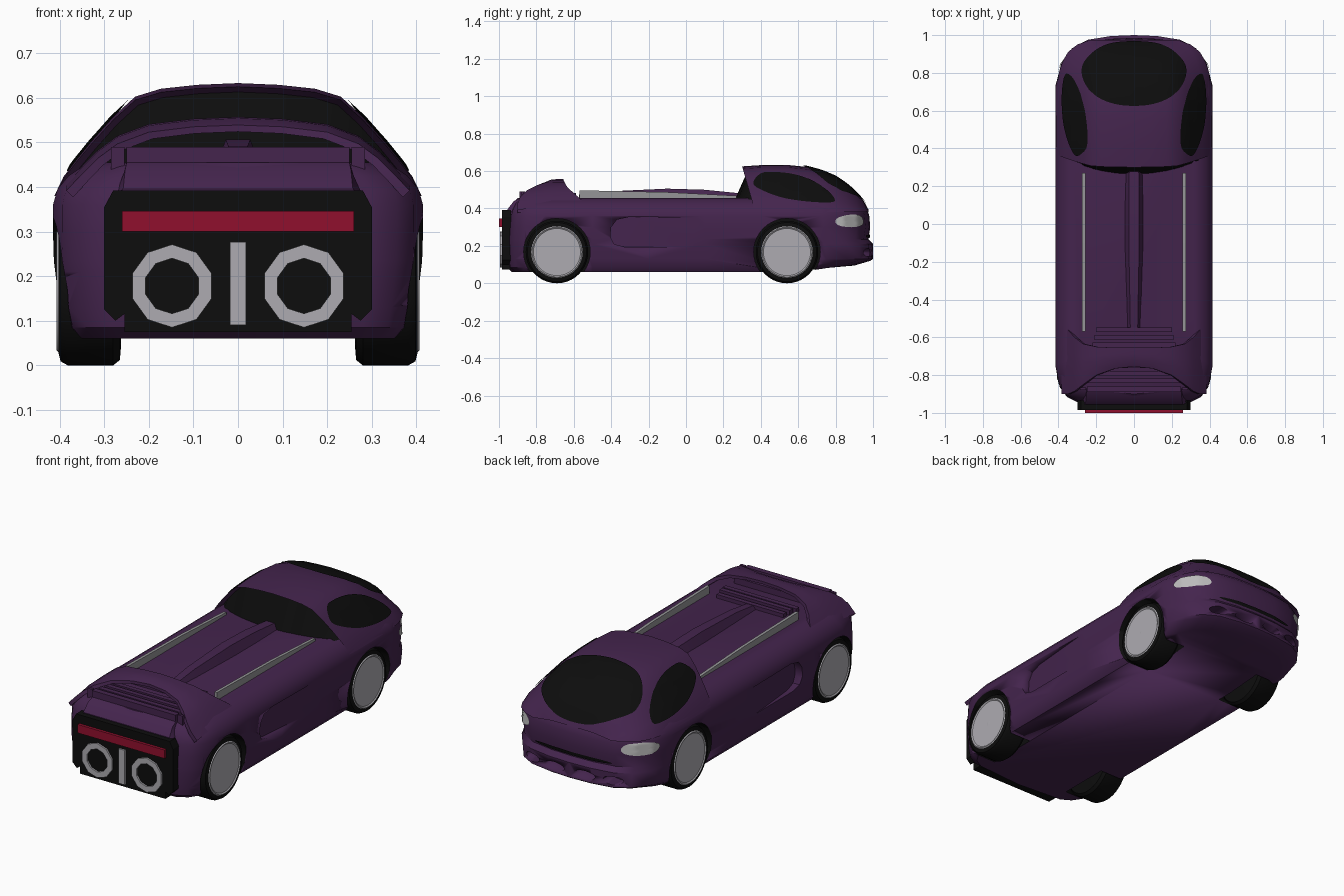
import bpy, bmesh, math
from mathutils import Vector, Matrix
from mathutils.bvhtree import BVHTree

if "Cube" in bpy.data.objects:
    bpy.data.objects.remove(bpy.data.objects["Cube"])


def material(name, r, g, b):
    m = bpy.data.materials.new(name)
    m.use_nodes = True
    m.diffuse_color = (r, g, b, 1)
    m.node_tree.nodes["Principled BSDF"].inputs["Base Color"].default_value = (r, g, b, 1)
    return m


PURPLE = material("purple paint", 0.058, 0.018, 0.075)
BLACK = material("black", 0.004, 0.004, 0.004)
RED = material("tail red", 0.28, 0.005, 0.027)
SILVER = material("silver", 0.42, 0.41, 0.44)
LAMP = material("lamp white", 0.50, 0.50, 0.50)
GREY = material("rail grey", 0.30, 0.30, 0.31)


def make(name, verts, faces, *mats, smooth=35, fix=True):
    me = bpy.data.meshes.new(name)
    me.from_pydata([tuple(v) for v in verts], [], faces)
    if fix:
        bm = bmesh.new()
        bm.from_mesh(me)
        bmesh.ops.recalc_face_normals(bm, faces=bm.faces)
        bm.to_mesh(me)
        bm.free()
    ob = bpy.data.objects.new(name, me)
    bpy.context.collection.objects.link(ob)
    for m in mats:
        me.materials.append(m)
    if smooth:
        bpy.ops.object.select_all(action='DESELECT')
        ob.select_set(True)
        bpy.context.view_layer.objects.active = ob
        bpy.ops.object.shade_smooth_by_angle(angle=math.radians(smooth))
    return ob


def loft(name, rows, *mats, closed=True, caps=True, smooth=35):
    n = len(rows[0])
    faces = [(i * n + j, i * n + (j + 1) % n, (i + 1) * n + (j + 1) % n, (i + 1) * n + j)
             for i in range(len(rows) - 1) for j in range(n if closed else n - 1)]
    if caps:
        faces += [tuple(range(n)), tuple(range((len(rows) - 1) * n, len(rows) * n))]
    return make(name, [v for r in rows for v in r], faces, *mats, smooth=smooth)


def box(name, lo, hi, mat):
    return loft(name, [[(lo[0], lo[1], z), (hi[0], lo[1], z), (hi[0], hi[1], z), (lo[0], hi[1], z)]
                       for z in (lo[2], hi[2])], mat, smooth=0)


def mirrored(half):
    return half + [(-p[0], *p[1:]) for p in reversed(half) if abs(p[0]) > 1e-6]


def cut(ob, cutter):
    mod = ob.modifiers.new("cut", 'BOOLEAN')
    mod.object, mod.operation, mod.solver = cutter, 'DIFFERENCE', 'EXACT'
    cutter.hide_render = True
    bpy.ops.object.select_all(action='DESELECT')
    ob.select_set(True)
    bpy.context.view_layer.objects.active = ob
    bpy.ops.object.modifier_apply(modifier=mod.name)
    bpy.data.objects.remove(cutter)


# Lower body: plan outlines stacked by height (z, half width, front y, rear y)
LEVELS = [(.06, .37, .90, -.93), (.085, .39, .985, -.96), (.13, .40, 1.0, -.965), (.21, .41, 1.0, -.965),
          (.235, .413, .975, -.965), (.30, .415, .985, -.96), (.36, .415, .98, -.955), (.395, .405, .97, -.945),
          (.425, .38, .94, -.93), (.445, .35, .88, -.91), (.455, .32, .84, -.90)]
NOSE = [(0, 0), (.3, .005), (.6, .025), (.8, .07), (.93, .14), (1, .25)]
TAIL = [(1, .2), (.95, .1), (.86, .05), (.72, .02), (0, 0)]
rows = []
for z, w, yf, yr in LEVELS:
    plan = [(w * a, yf - d) for a, d in NOSE] + [(w, y) for y in (.4, .1, -.2, -.5)]
    plan += [(w * a, yr + d) for a, d in TAIL]
    lift = .035 if z < .1 else 0
    rows.append(mirrored([(x, y, z + lift * min(1, max(0, (y - .6) / .25))) for x, y in plan]))
body = loft("lower_body", rows, PURPLE, BLACK)

# Wheel wells, side scoops and bumper openings
AXLES = {"front": .54, "rear": -.69}
for s in (-1, 1):
    for y in AXLES.values():
        ring = [(y + .178 * math.cos(a * math.tau / 40), .168 + .178 * math.sin(a * math.tau / 40)) for a in range(40)]
        well = loft("well_cutter", [[(s * x, *p) for p in ring] for x in (.24, .5)], PURPLE, BLACK)
        for p in well.data.polygons:
            p.material_index = 1
        cut(body, well)
    scoop = [(.1, .35), (-.3, .355), (-.37, .34), (-.4, .3), (-.405, .25), (-.385, .21), (-.33, .195), (.1, .195)]
    cut(body, loft("scoop_cutter", [[(s * (.46 if out else .413 + .10 * (y - .03)), y, z) for y, z in scoop]
                                    for out in (0, 1)], PURPLE))
    for cx, rx in ((.09, .06), (.24, .05)):
        oval = [(s * cx + rx * math.cos(a * math.tau / 16), .165 + .022 * math.sin(a * math.tau / 16)) for a in range(16)]
        cut(body, loft("opening_cutter", [[(x, y, z) for x, z in oval] for y in (.90, 1.1)], PURPLE))

# Cab shell: arched sections along y (y, half width, roof height)
STATIONS = [(.30, .41, .625), (.42, .412, .633), (.55, .412, .632), (.65, .41, .622), (.73, .405, .60), (.80, .398, .57),
            (.86, .378, .53), (.91, .35, .485), (.95, .30, .44), (.975, .23, .395)]
ARCH = [(1, 0), (.95, .17), (.88, .32), (.80, .48), (.68, .70), (.56, .88), (.42, .95), (.22, .985), (0, 1)]
rows = []
for i, (y, w, top) in enumerate(STATIONS):
    rows.append(mirrored([(w * a, y + (.07 * (1 - h) if i == 0 else 0), .38 + (top - .38) * h) for a, h in ARCH]))
cab = loft("cab_shell", rows, PURPLE, closed=False, caps=False, smooth=50)

# Raked rear glass tucked under the roof lip
edge = [p for p in rows[0] if p[2] > .45]
top = [(x * .975, y + .035, z - .012) for x, y, z in edge]
low = [(x * .95, .26 + .55 * x * x, .445) for x, y, z in edge]
loft("cab_rear_glass", [low, top], BLACK, closed=False, caps=False)
lip = loft("roof_lip", [rows[0], [(x * .975, y + .035, z - .012) for x, y, z in rows[0]]],
           PURPLE, closed=False, caps=False)

TREES = []
for ob in (body, cab):
    bm = bmesh.new()
    bm.from_mesh(ob.data)
    TREES.append(BVHTree.FromBMesh(bm))
    bm.free()


def decal(name, outline, place, direction, mat):
    """Thin plate laid on the bodywork: the outline is smoothed, filled with rings and projected."""
    d, n, pts = Vector(direction), len(outline), []
    for i in range(n):
        a, b, c, e = (Vector(outline[(i + k) % n]) for k in (-1, 0, 1, 2))
        for t in (0, .25, .5, .75):
            pts.append(.5 * (2 * b + (c - a) * t + (2 * a - 5 * b + 4 * c - e) * t * t + (3 * b - a - 3 * c + e) * t ** 3))
    mid = sum(pts, Vector((0, 0))) / len(pts)
    verts = []
    for k in (1, .88, .74, .6, .45, .3, .15, .05):
        for p in pts:
            q = Vector(place(*(mid + (p - mid) * k)))
            hits = [h for h in (t.ray_cast(q, d) for t in TREES) if h[0] is not None]
            if hits:
                loc, nor = min(hits, key=lambda h: h[3])[:2]
            else:
                loc, nor = min((t.find_nearest(q + d * 1.2) for t in TREES), key=lambda h: h[3])[:2]
            if nor.dot(d) > 0:
                nor = -nor
            verts.append(loc + nor * .004 - d * .002)
    m = len(pts)
    faces = [(r * m + j, r * m + (j + 1) % m, (r + 1) * m + (j + 1) % m, (r + 1) * m + j)
             for r in range(7) for j in range(m)] + [tuple(range(7 * m, 8 * m))]
    a, b, c = (verts[f] for f in (0, m // 3, 2 * m // 3))
    if (b - a).cross(c - a).dot(d) > 0:
        faces = [f[::-1] for f in faces]
    make(name, verts, faces, mat, smooth=60, fix=False)


# Glass and headlights
shield = [(0, .965), (.12, .955), (.2, .92), (.26, .86), (.275, .8), (.25, .73), (.19, .67), (.1, .635), (0, .625)]
decal("windshield", mirrored(shield), lambda x, y: (x, y, 2), (0, 0, -1), BLACK)
window = [(.36, .53), (.40, .585), (.48, .592), (.58, .58), (.68, .545), (.76, .49), (.795, .445),
          (.77, .43), (.65, .435), (.52, .455), (.42, .49)]
lamp = [(.797, .33), (.815, .352), (.87, .365), (.925, .362), (.945, .335), (.935, .308), (.88, .3), (.82, .308)]
for s, side in ((1, "left"), (-1, "right")):
    decal(side + "_side_window", window, lambda y, z: (2 * s, y, z), (-s, 0, 0), BLACK)
    decal(side + "_headlight", lamp, lambda y, z: (2 * s, y, z), (-s, 0, 0), LAMP)
decal("nose_grille", mirrored([(0, .262), (.12, .262), (.2, .258), (.23, .252), (.2, .246), (.12, .244), (0, .244)]),
      lambda x, z: (x, 2, z), (0, -1, 0), BLACK)

# Bed: centre spine and side rails
spine = []
for y, w, h in ((-.57, .035, .47), (-.4, .04, .492), (-.1, .05, .506), (.1, .05, .50), (.30, .045, .48)):
    spine.append([(-w, y, .45), (-w * .55, y, h), (w * .55, y, h), (w, y, .45)])
loft("bed_spine", spine, PURPLE)
for s, side in ((1, "left"), (-1, "right")):
    loft(side + "_bed_rail", [[(s * x, y, z) for x, z in ((.258, .45), (.258, h), (.274, h), (.274, .45))]
                              for y, h in ((-.57, .497), (-.1, .487), (.27, .468))], GREY, smooth=0)

# Rear hoop over the tail deck (x, z, rear y, front y)
HOOP = [(.385, .41, -.90, -.54), (.35, .447, -.90, -.56), (.315, .482, -.885, -.60), (.27, .515, -.85, -.635),
        (.2, .541, -.80, -.65), (.1, .553, -.765, -.655), (0, .557, -.755, -.655)]
rows = []
for t in (0, .33, .67, 1):
    rows.append(mirrored([(x, yr + (yf - yr) * t, z - (.018 if t == 0 else .003 if t < .5 else 0)) for x, z, yr, yf in HOOP]))
under = [[(x * .96, y, z - .015) for x, y, z in r] for r in reversed(rows)]
loops = rows + under
loft("rear_hoop", loops + [loops[0]], PURPLE, closed=False, caps=False)

# Tail deck: louvres, ledge and sloping panel
for i, (y, z) in enumerate(((-.56, .475), (-.60, .482), (-.64, .478), (-.75, .488), (-.79, .488), (-.83, .486))):
    box(f"deck_louvre_{i + 1}", (-.2 - .01 * i, y - .013, .45), (.2 + .01 * i, y + .013, z), PURPLE)
box("tail_ledge", (-.25, -.89, .455), (.25, -.86, .49), PURPLE)
loft("tail_slope", [[(-w, y, .38), (w, y, .38), (w * .92, y, z), (-w * .92, y, z)]
                    for y, z, w in ((-.955, .395, .28), (-.92, .44, .275), (-.87, .462, .27))], PURPLE)
for s, side in ((1, "left"), (-1, "right")):
    box(side + "_ledge_post", (s * .27 - .015, -.88, .43), (s * .27 + .015, -.865, .49), PURPLE)

# Tail panel, light bar, exhaust rings and divider
panel = mirrored([(0, .392), (.28, .392), (.30, .355), (.30, .125), (.275, .1), (.255, .115), (.255, .075), (0, .075)])
loft("tail_panel", [[(x, y, z) for x, z in panel] for y in (-.985, -.935)], BLACK, smooth=0)
box("tail_light_bar", (-.26, -1, .30), (.26, -.98, .346), RED)
box("tail_divider", (-.018, -.994, .09), (.018, -.98, .277), SILVER)
for s, side in ((1, "left"), (-1, "right")):
    ring = [[(s * .148 + r * math.cos((k + .5) * math.tau / 10), y, .178 + r * math.sin((k + .5) * math.tau / 10))
             for k in range(10)] for r, y in ((.062, -.98), (.062, -.994), (.093, -.994), (.093, -.98))]
    loft(side + "_tail_ring", ring + [ring[0]], SILVER, caps=False, smooth=0)


# Wheels: lathed tyre and rim, paired spokes and hub
def lathe(name, profile, s, y, mat, n=40):
    return loft(name, [[(s * x, y + r * math.cos(k * math.tau / n), .167 + r * math.sin(k * math.tau / n))
                        for k in range(n)] for x, r in profile], mat)


for s, side in ((1, "left"), (-1, "right")):
    for end, y in AXLES.items():
        tag = f"{end}_{side}_"
        lathe(tag + "tyre", [(.262, .12), (.265, .155), (.28, .167), (.382, .167), (.398, .158), (.403, .138),
                             (.395, .133), (.365, .128)], s, y, BLACK)
        lathe(tag + "rim", [(.367, .120), (.402, .126), (.407, .133), (.402, .139)], s, y, SILVER).data.polygons
        lathe(tag + "rim_dark", [(.36, .128), (.372, .124), (.4035, .121)][:2], s, y, BLACK)
        lathe(tag + "hub", [(.37, .03), (.398, .026), (.402, .012)], s, y, SILVER, 16)
        verts, faces = [], []
        for k in range(12):
            a = (k // 2 + .25) * math.tau / 6
            lean = (1 if k % 2 else -1)
            a0, a1 = a + lean * .12, a + lean * .25
            for r, ang, x, w in ((.022, a0, .395, .0065), (.126, a1, .400, .0055)):
                c, t = Vector((0, math.cos(ang), math.sin(ang))) * r, Vector((0, -math.sin(ang), math.cos(ang))) * w
                for dx, q in ((-.018, c - t), (-.018, c + t), (0, c + t), (0, c - t)):
                    verts.append((s * (x + dx), y + q.y, .167 + q.z))
            b = k * 8
            faces += [tuple(b + i for i in f) for f in ((0, 1, 2, 3), (4, 5, 6, 7), (0, 1, 5, 4), (1, 2, 6, 5),
                                                         (2, 3, 7, 6), (3, 0, 4, 7))]
        make(tag + "spokes", verts, faces, SILVER, smooth=0)
